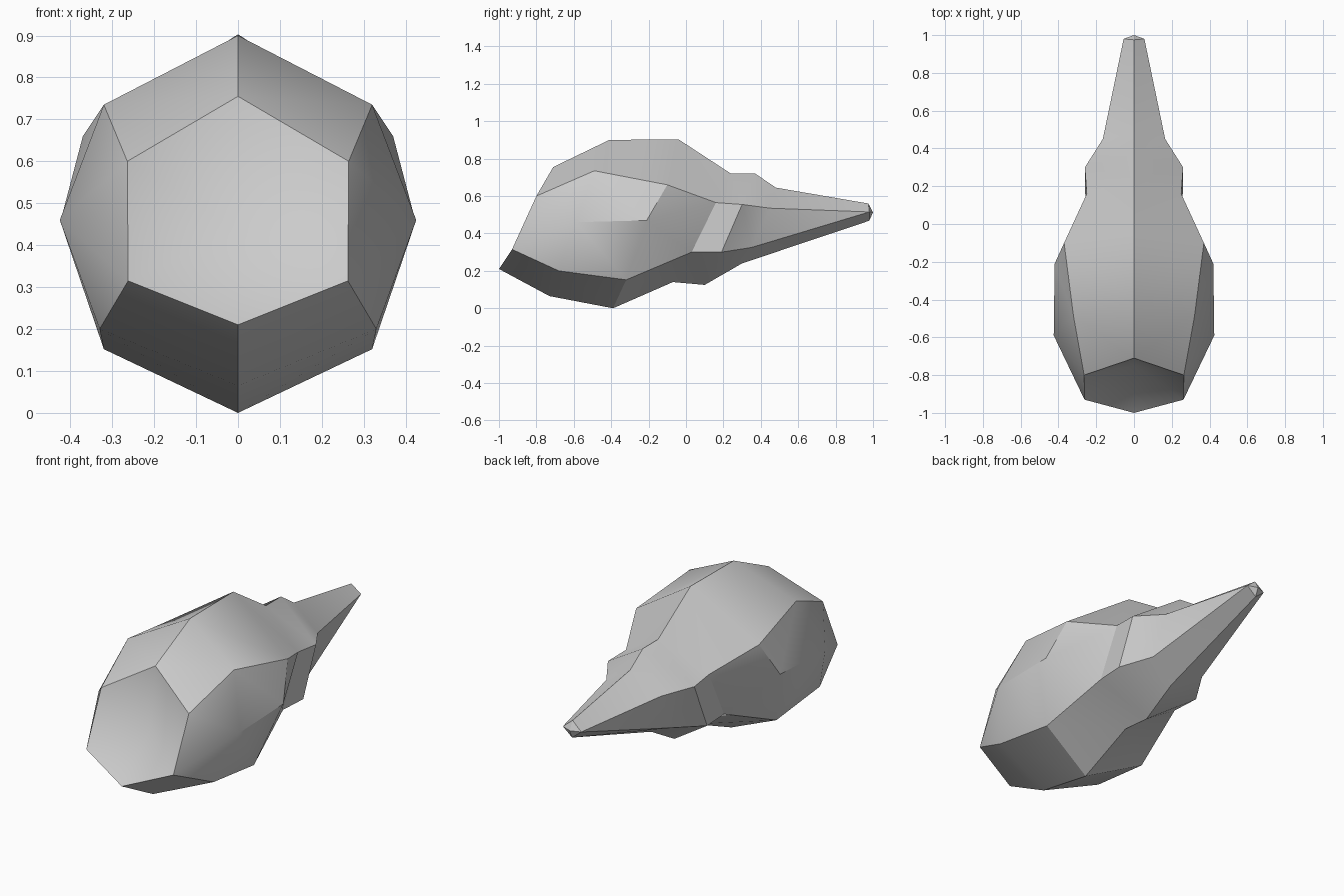
import bpy, bmesh, math

cube = bpy.data.objects.get("Cube")
if cube:
    bpy.data.objects.remove(cube, do_unlink=True)

# One plain grey
grey = bpy.data.materials.new("grey")
grey.use_nodes = True
COLOUR = (0.6, 0.6, 0.6, 1)
grey.diffuse_color = COLOUR
grey.node_tree.nodes["Principled BSDF"].inputs["Base Color"].default_value = COLOUR

# Slanted rings from mouth to tail, +x half: top, upper side, lower side, bottom
RINGS = [
    [(0, -0.71, 0.755), (0.264, -0.80, 0.60), (0.262, -0.93, 0.315), (0, -1.0, 0.21)],
    [(0, -0.41, 0.90), (0.32, -0.49, 0.735), (0.33, -0.68, 0.20), (0, -0.73, 0.065)],
    [(0, -0.04, 0.903), (0.37, -0.10, 0.66), (0.32, -0.32, 0.152), (0, -0.39, 0.0)],
    [(0, 0.24, 0.72), (0.25, 0.16, 0.565), (0.25, 0.03, 0.30), (0, -0.07, 0.14)],
    [(0, 0.37, 0.72), (0.26, 0.30, 0.555), (0.26, 0.19, 0.30), (0, 0.10, 0.125)],
    [(0, 0.48, 0.645), (0.165, 0.45, 0.535), (0.165, 0.35, 0.325), (0, 0.30, 0.24)],
    [(0, 0.975, 0.56), (0.055, 0.98, 0.515), (0.055, 0.98, 0.513), (0, 0.98, 0.468)],
]
# Extra widest points on the second and third rings
BULGES = {1: (0.425, -0.59, 0.46), 2: (0.42, -0.21, 0.47)}
MOUTH_CENTRE = (0, -0.75, 0.435)
TAIL_TIP = (0, 1.0, 0.513)

bm = bmesh.new()
rings = [[bm.verts.new(p) for p in ring] for ring in RINGS]
mid = {i: bm.verts.new(p) for i, p in BULGES.items()}

# Skin between neighbouring rings
for i in range(len(rings) - 1):
    (t, u, l, b), (t2, u2, l2, b2) = rings[i], rings[i + 1]
    m, m2 = mid.get(i), mid.get(i + 1)
    bm.faces.new((t, t2, u2, u))
    bm.faces.new((l, l2, b2, b))
    if m and m2:
        bm.faces.new((u, u2, m2, m))
        bm.faces.new((m, m2, l2, l))
    elif m2:
        for f in ((u, u2, m2), (u, m2, l), (l, m2, l2)):
            bm.faces.new(f)
    elif m:
        for f in ((u, u2, m), (m, u2, l2), (m, l2, l)):
            bm.faces.new(f)
    else:
        bm.faces.new((u, u2, l2, l))

# Hollow mouth at the front and pointed tip at the back
for ring, point in ((rings[0], MOUTH_CENTRE), (rings[-1], TAIL_TIP)):
    centre = bm.verts.new(point)
    for a, b in zip(ring, ring[1:]):
        bm.faces.new((a, b, centre))

# Mirror to the other half and close the seam
bmesh.ops.mirror(bm, geom=bm.verts[:] + bm.edges[:] + bm.faces[:], axis='X', merge_dist=0.0005)
bmesh.ops.remove_doubles(bm, verts=bm.verts[:], dist=0.004)
bmesh.ops.recalc_face_normals(bm, faces=bm.faces[:])

mesh = bpy.data.meshes.new("faceted_body")
bm.to_mesh(mesh)
bm.free()
mesh.materials.append(grey)
body = bpy.data.objects.new("faceted_body", mesh)
bpy.context.collection.objects.link(body)

# Soft shading, with the strong creases kept sharp
bpy.ops.object.select_all(action='DESELECT')
body.select_set(True)
bpy.context.view_layer.objects.active = body
bpy.ops.object.shade_smooth_by_angle(angle=math.radians(30))
